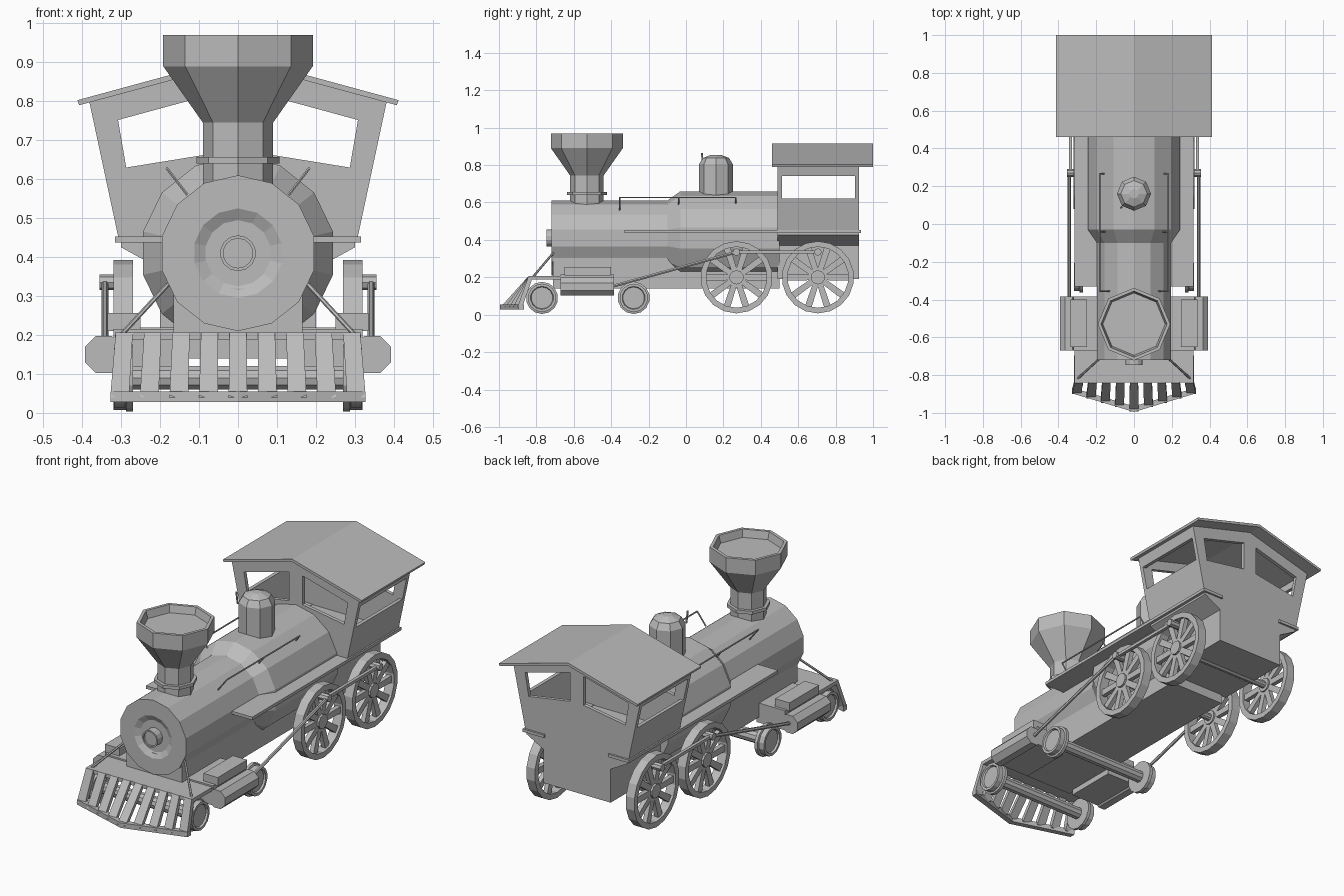
import bpy, bmesh, math
from mathutils import Vector

cube = bpy.data.objects.get("Cube")
if cube:
    bpy.data.objects.remove(cube)

GREY = (0.5, 0.5, 0.5, 1)
grey = bpy.data.materials.new("plain_grey")
grey.use_nodes = True
grey.diffuse_color = GREY
grey.node_tree.nodes["Principled BSDF"].inputs["Base Color"].default_value = GREY


def place(axis, u, v, h):
    return {"x": (h, u, v), "y": (u, h, v), "z": (u, v, h)}[axis]


def loft(rings, loop=False):
    """Skin equal rings of points; cap the ends or close into a loop."""
    n, m = len(rings[0]), len(rings)
    verts = [p for ring in rings for p in ring]
    faces = [(a * n + i, a * n + (i + 1) % n, (a + 1) % m * n + (i + 1) % n, (a + 1) % m * n + i)
             for a in range(m if loop else m - 1) for i in range(n)]
    if not loop:
        faces += [tuple(range(n)), tuple(range((m - 1) * n, m * n))]
    return verts, faces


def prism(axis, pts, a, b):
    return loft([[place(axis, u, v, h) for u, v in pts] for h in (a, b)])


def box(x0, x1, y0, y1, z0, z1):
    return prism("z", [(x0, y0), (x1, y0), (x1, y1), (x0, y1)], z0, z1)


def lathe(axis, profile, n, centre=(0, 0, 0), loop=False, turn=0.0):
    rings = []
    for r, h in profile:
        angles = [math.tau * (i + turn) / n for i in range(n)]
        rings.append([Vector(place(axis, r * math.sin(t), r * math.cos(t), h)) + Vector(centre)
                      for t in angles])
    return loft(rings, loop)


def rod(p, q, r=0.006, n=6):
    p, q = Vector(p), Vector(q)
    rot = (q - p).to_track_quat("Z", "Y")
    ring = [rot @ Vector((r * math.cos(math.tau * i / n), r * math.sin(math.tau * i / n), 0))
            for i in range(n)]
    return loft([[p + c for c in ring], [q + c for c in ring]])


def part(name, *pieces, mirror=False):
    bm = bmesh.new()
    for verts, faces in pieces:
        vs = [bm.verts.new(v) for v in verts]
        for f in faces:
            bm.faces.new([vs[i] for i in f])
    bmesh.ops.recalc_face_normals(bm, faces=bm.faces)
    mesh = bpy.data.meshes.new(name)
    bm.to_mesh(mesh)
    bm.free()
    mesh.materials.append(grey)
    obj = bpy.data.objects.new(name, mesh)
    bpy.context.scene.collection.objects.link(obj)
    if mirror:
        obj.modifiers.new("mirror", "MIRROR")
    return obj


def cut(obj, cutter):
    cutter.hide_render = True
    cutter.hide_set(True)
    cutter.display_type = "WIRE"
    mod = obj.modifiers.new("cut", "BOOLEAN")
    mod.operation, mod.solver, mod.object = "DIFFERENCE", "EXACT", cutter
    with bpy.context.temp_override(object=obj, active_object=obj):
        bpy.ops.object.modifier_apply(modifier=mod.name)
    bpy.data.objects.remove(cutter)


# Boiler with dished front and wide rear section
BZ = 0.41
part("boiler", lathe("y", [(0.085, -0.705), (0.115, -0.72), (0.2, -0.72), (0.2, -0.1),
                           (0.25, -0.03), (0.25, 0.5)], 14, (0, 0, BZ)))
part("front_knob", lathe("y", [(0.038, -0.738), (0.038, -0.747), (0.046, -0.747),
                               (0.046, -0.7)], 14, (0, 0, BZ)))
part("frame", box(-0.165, 0.165, -0.71, 0.5, 0.14, 0.32))

# Smokestack with open recessed top
part("smokestack", lathe("z", [(0.09, 0.56), (0.09, 0.64), (0.107, 0.64), (0.107, 0.657), (0.09, 0.657),
                               (0.09, 0.745), (0.192, 0.89), (0.192, 0.97), (0.175, 0.97),
                               (0.165, 0.93)], 8, (0, -0.53, 0)))

# Steam dome and whistle
part("steam_dome", lathe("z", [(0.09, 0.6), (0.09, 0.805), (0.07, 0.838), (0.025, 0.855)],
                         8, (0, 0.16, 0)))
part("whistle", rod((-0.065, 0.09, 0.8), (-0.07, 0.085, 0.865), 0.005))

# Handrails on three posts each
RAIL = [(0.182, y, 0.627) for y in (-0.355, -0.04, 0.265)]
part("handrail", rod(RAIL[0], RAIL[2], 0.004),
     *[rod((0.13, y, 0.56), (x, y, z), 0.004) for x, y, z in RAIL], mirror=True)

# Cab shell with flared sides, hollowed and cut for windows
def symmetric(half):
    return half + [(-x, z) for x, z in reversed(half) if x > 0]

cab = part("cab", prism("y", symmetric([(0.305, 0.44), (0.382, 0.8), (0, 0.905)]), 0.49, 0.925))
cut(cab, part("hollow", prism("y", symmetric([(0.286, 0.45), (0.362, 0.79), (0, 0.889)]), 0.51, 0.905)))
for s in (1, -1):
    opening = [(0.308, 0.752), (0.287, 0.63), (0.04, 0.67), (0.04, 0.825)]
    cut(cab, part("end_window", prism("y", [(s * x, z) for x, z in opening], 0.4, 1.0)))
cut(cab, part("side_window", box(-0.5, 0.5, 0.512, 0.903, 0.622, 0.742)))
part("cab_roof", prism("y", [(-0.412, 0.803), (0, 0.915), (0.412, 0.803), (0.408, 0.79),
                             (0, 0.9), (-0.408, 0.79)], 0.46, 1.0))
part("cab_base", prism("y", symmetric([(0.2, 0.19), (0.2, 0.37), (0.3, 0.425), (0.3, 0.445)]), 0.49, 0.925))
part("running_board", box(0.19, 0.316, -0.33, 0.935, 0.437, 0.453), mirror=True)

# Driving wheels with ten spokes, hub and crank pin
WHEEL_Z, PIN_Z, R = 0.2, 0.335, 0.193
for label, y in (("front", 0.27), ("rear", 0.705)):
    c = (0, y, WHEEL_Z)
    spokes = []
    for k in range(10):
        t = math.tau * (k + 0.5) / 10
        d, w = Vector((math.sin(t), math.cos(t))), Vector((math.cos(t), -math.sin(t)))
        outline = [d * r + w * s for r, s in ((0.02, -0.015), (0.17, -0.018), (0.17, 0.018), (0.02, 0.015))]
        spokes.append(prism("x", [(y + p.x, WHEEL_Z + p.y) for p in outline], 0.283, 0.307))
    part(label + "_driving_wheel",
         lathe("x", [(R, 0.27), (R, 0.32), (0.163, 0.32), (0.163, 0.27)], 18, c, loop=True),
         lathe("x", [(0.038, 0.275), (0.038, 0.318)], 10, c), *spokes,
         lathe("x", [(0.02, 0.29), (0.02, 0.356)], 8, (0, y, PIN_Z)), mirror=True)
    part(label + "_driving_axle", rod((-0.28, y, WHEEL_Z), (0.28, y, WHEEL_Z), 0.02, 10))

# Small leading wheels with axles
for label, y in (("first", -0.77), ("second", -0.28)):
    part(label + "_leading_wheel",
         lathe("x", [(0.086, 0.27), (0.086, 0.287), (0.076, 0.29), (0.076, 0.318), (0.062, 0.318),
                     (0.058, 0.308)], 14, (0, y, 0.09)), mirror=True)
    part(label + "_leading_axle", rod((-0.28, y, 0.09), (0.28, y, 0.09), 0.032, 10))

# Connecting rods
part("side_rod", box(0.328, 0.345, 0.255, 0.72, PIN_Z - 0.008, PIN_Z + 0.008), mirror=True)
part("main_rod", rod((0.342, -0.4, 0.15), (0.342, 0.27, PIN_Z), 0.009), mirror=True)

# Steam cylinders and valve chests
part("steam_cylinder", lathe("y", [(0.052, -0.67), (0.052, -0.385)], 8, (0.345, 0, 0.15), turn=0.5),
     mirror=True)
part("valve_chest", box(0.15, 0.32, -0.67, -0.385, 0.11, 0.215),
     box(0.25, 0.335, -0.65, -0.4, 0.21, 0.256), mirror=True)

# Cowcatcher: deck, sloped bars and pointed bottom rail
part("pilot_deck", box(-0.316, 0.316, -0.84, -0.6, 0.187, 0.207))
def nose(x):
    return -0.995 + 0.3 * abs(x)

bars = []
for i in range(-4, 5):
    top, low = 0.073 * i, 0.076 * i
    rings = []
    for x, y, z, w in ((top, -0.842, 0.207, 0.022), (low, nose(low) + 0.003, 0.04, 0.024)):
        rings.append([(x - w, y, z), (x + w, y, z), (x + w, y + 0.025, z), (x - w, y + 0.025, z)])
    bars.append(loft(rings))
part("cowcatcher_bars", *bars)
part("cowcatcher_rail", prism("z", [(-0.328, nose(0.328)), (0, nose(0)), (0.328, nose(0.328)),
                                    (0.328, nose(0.328) + 0.03), (0, nose(0) + 0.03),
                                    (-0.328, nose(0.328) + 0.03)], 0.028, 0.055))
part("pilot_stay", rod((0.18, -0.71, 0.33), (0.3, -0.82, 0.2), 0.006), mirror=True)
